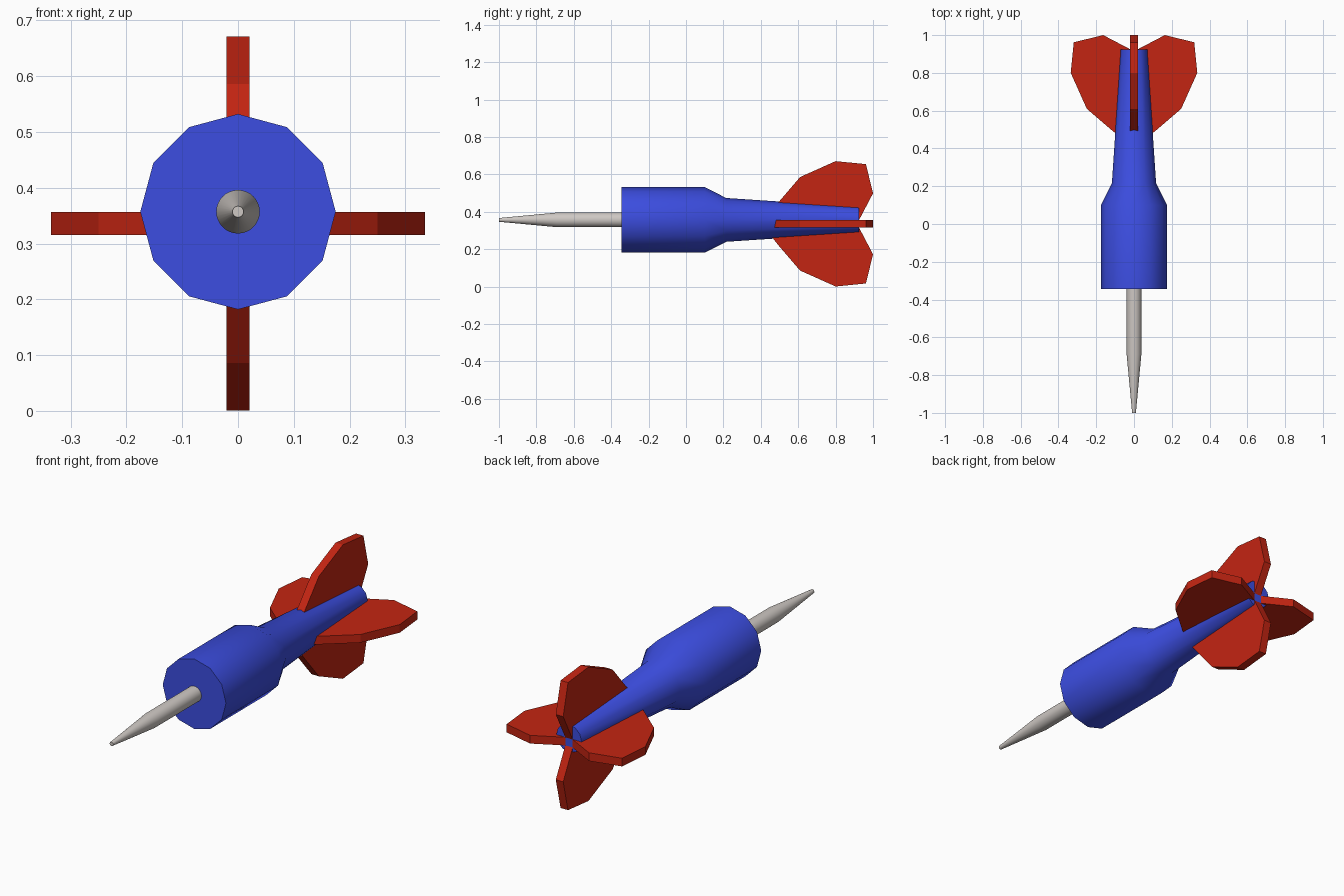
import bpy, bmesh, math
from mathutils import Matrix, Vector

if "Cube" in bpy.data.objects:
    bpy.data.objects.remove(bpy.data.objects["Cube"], do_unlink=True)

BODY_Z = 0.357   # axis of barrel and point
FIN_Z = 0.336    # axis of the four fins


def material(name, colour):
    mat = bpy.data.materials.new(name)
    mat.use_nodes = True
    mat.diffuse_color = (*colour, 1)
    mat.node_tree.nodes["Principled BSDF"].inputs["Base Color"].default_value = (*colour, 1)
    return mat


def make_object(name, bm, mat, z):
    bmesh.ops.recalc_face_normals(bm, faces=bm.faces)
    mesh = bpy.data.meshes.new(name)
    bm.to_mesh(mesh)
    bm.free()
    mesh.materials.append(mat)
    obj = bpy.data.objects.new(name, mesh)
    obj.location.z = z
    bpy.context.collection.objects.link(obj)
    return obj


def lathe(name, profile, sides, mat):
    """Capped solid turned about the y axis from (y, radius) pairs."""
    bm = bmesh.new()
    rings = []
    for y, r in profile:
        angles = [2 * math.pi * i / sides for i in range(sides)]
        rings.append([bm.verts.new((r * math.sin(a), y, r * math.cos(a))) for a in angles])
    for a, b in zip(rings, rings[1:]):
        for i in range(sides):
            j = (i + 1) % sides
            bm.faces.new((a[i], a[j], b[j], b[i]))
    bm.faces.new(rings[0])
    bm.faces.new(rings[-1])
    obj = make_object(name, bm, mat, BODY_Z)
    bpy.ops.object.select_all(action="DESELECT")
    obj.select_set(True)
    bpy.context.view_layer.objects.active = obj
    bpy.ops.object.shade_smooth_by_angle(angle=math.radians(36))
    return obj


def fin(name, angle, mat):
    """Flat plate from a (y, distance from axis) outline, turned about y."""
    outline = [(0.42, 0.02), (0.49, 0.11), (0.61, 0.25), (0.8, 0.335),
               (0.962, 0.319), (1.0, 0.163), (0.925, 0.02)]
    thickness = 0.041
    bm = bmesh.new()
    face = bm.faces.new([bm.verts.new((-thickness / 2, y, r)) for y, r in outline])
    ext = bmesh.ops.extrude_face_region(bm, geom=[face])
    moved = [v for v in ext["geom"] if isinstance(v, bmesh.types.BMVert)]
    bmesh.ops.translate(bm, verts=moved, vec=Vector((thickness, 0, 0)))
    bmesh.ops.transform(bm, matrix=Matrix.Rotation(angle, 4, "Y"), verts=bm.verts)
    return make_object(name, bm, mat, FIN_Z)


blue = material("blue", (0.045, 0.075, 0.75))
red = material("red", (0.55, 0.018, 0.006))
grey = material("light grey", (0.62, 0.58, 0.55))

# Barrel tapering to the tail
lathe("barrel", [(-0.345, 0.175), (0.1, 0.175), (0.215, 0.117), (0.925, 0.07)], 12, blue)

# Metal point
lathe("point", [(-0.345, 0.039), (-0.69, 0.039), (-1.0, 0.01)], 32, grey)

# Four fins
for i, side in enumerate(("top", "left", "bottom", "right")):
    fin(side + "_fin", i * math.pi / 2, red)
